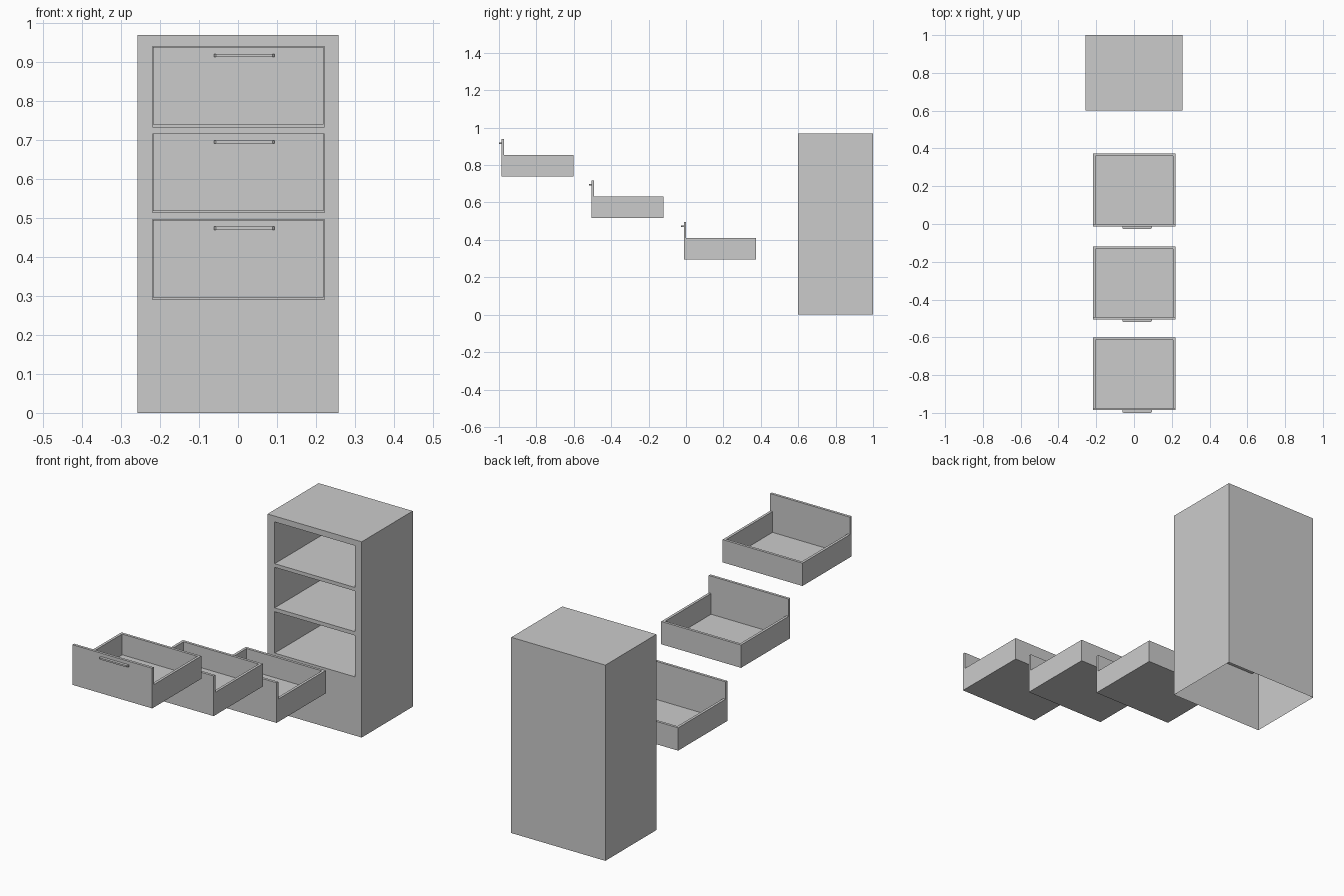
import bpy, bmesh

if "Cube" in bpy.data.objects:
    bpy.data.objects.remove(bpy.data.objects["Cube"])

HALF_W, FRONT, BACK, TOP = 0.258, 0.60, 1.0, 0.97
OPEN_L, OPEN_R, OPEN_BACK = -0.219, 0.222, 0.99
OPENINGS = [(0.291, 0.496), (0.515, 0.716), (0.734, 0.941)]


def finish(bm, name):
    bmesh.ops.remove_doubles(bm, verts=bm.verts, dist=1e-5)
    bmesh.ops.recalc_face_normals(bm, faces=bm.faces)
    mesh = bpy.data.meshes.new(name)
    bm.to_mesh(mesh)
    bm.free()
    obj = bpy.data.objects.new(name, mesh)
    bpy.context.collection.objects.link(obj)
    return obj


def quad(bm, *pts):
    bm.faces.new([bm.verts.new(p) for p in pts])


def sleeve(bm, x0, x1, z0, z1, y0, y1):
    """Four walls running from y0 back to y1, closed at y1."""
    ring = [(x0, z0), (x1, z0), (x1, z1), (x0, z1)]
    for (ax, az), (bx, bz) in zip(ring, ring[1:] + ring[:1]):
        quad(bm, (ax, y0, az), (bx, y0, bz), (bx, y1, bz), (ax, y1, az))
    quad(bm, *[(x, y1, z) for x, z in ring])


# Cabinet: thin shell with an open underside and three recessed bays
bm = bmesh.new()
xs = [-HALF_W, OPEN_L, OPEN_R, HALF_W]
zs = [0] + [z for pair in OPENINGS for z in pair] + [TOP]
for i, (x0, x1) in enumerate(zip(xs, xs[1:])):
    for j, (z0, z1) in enumerate(zip(zs, zs[1:])):
        if i == 1 and j % 2 == 1:
            sleeve(bm, x0, x1, z0, z1, FRONT, OPEN_BACK)
        else:
            quad(bm, (x0, FRONT, z0), (x1, FRONT, z0), (x1, FRONT, z1), (x0, FRONT, z1))
    quad(bm, (x0, FRONT, TOP), (x1, FRONT, TOP), (x1, BACK, TOP), (x0, BACK, TOP))
    quad(bm, (x0, BACK, 0), (x0, BACK, TOP), (x1, BACK, TOP), (x1, BACK, 0))
for x in (-HALF_W, HALF_W):
    for z0, z1 in zip(zs, zs[1:]):
        quad(bm, (x, FRONT, z0), (x, BACK, z0), (x, BACK, z1), (x, FRONT, z1))
finish(bm, "cabinet")


def prism(name, outline, z0, z1):
    """Extrude an xy outline upward."""
    bm = bmesh.new()
    face = bm.faces.new([bm.verts.new((x, y, z0)) for x, y in outline])
    new = bmesh.ops.extrude_face_region(bm, geom=[face])["geom"]
    bmesh.ops.translate(bm, vec=(0, 0, z1 - z0),
                        verts=[v for v in new if isinstance(v, bmesh.types.BMVert)])
    return finish(bm, name)


def rect(x0, x1, y0, y1):
    return [(x0, y0), (x1, y0), (x1, y1), (x0, y1)]


# Drawers: tall front panel, lower tray behind it, slim pull handle
L, R, T, DEPTH = -0.218, 0.220, 0.013, 0.385
for label, y, z in (("lower", -0.012, 0.296), ("middle", -0.505, 0.518), ("upper", -0.986, 0.740)):
    yb, rim = y + DEPTH, z + 0.113
    panel_top = z + 0.199
    prism(label + "_drawer_front", rect(L, R, y, y + T), z, panel_top)
    # U-shaped tray wall and its floor
    wall = [(L, y + T), (L + T, y + T), (L + T, yb - T), (R - T, yb - T),
            (R - T, y + T), (R, y + T), (R, yb), (L, yb)]
    prism(label + "_drawer_walls", wall, z, rim)
    prism(label + "_drawer_floor", rect(L + T, R - T, y + T, yb - T), z, z + 0.01)
    # Handle with softened outer corners
    h0, h1, d = -0.062, 0.094, 0.014
    grip = [(h0, y), (h1, y), (h1, y - d * 0.6), (h1 - 0.006, y - d),
            (h0 + 0.006, y - d), (h0, y - d * 0.6)]
    prism(label + "_drawer_handle", grip, z + 0.174, z + 0.182)
